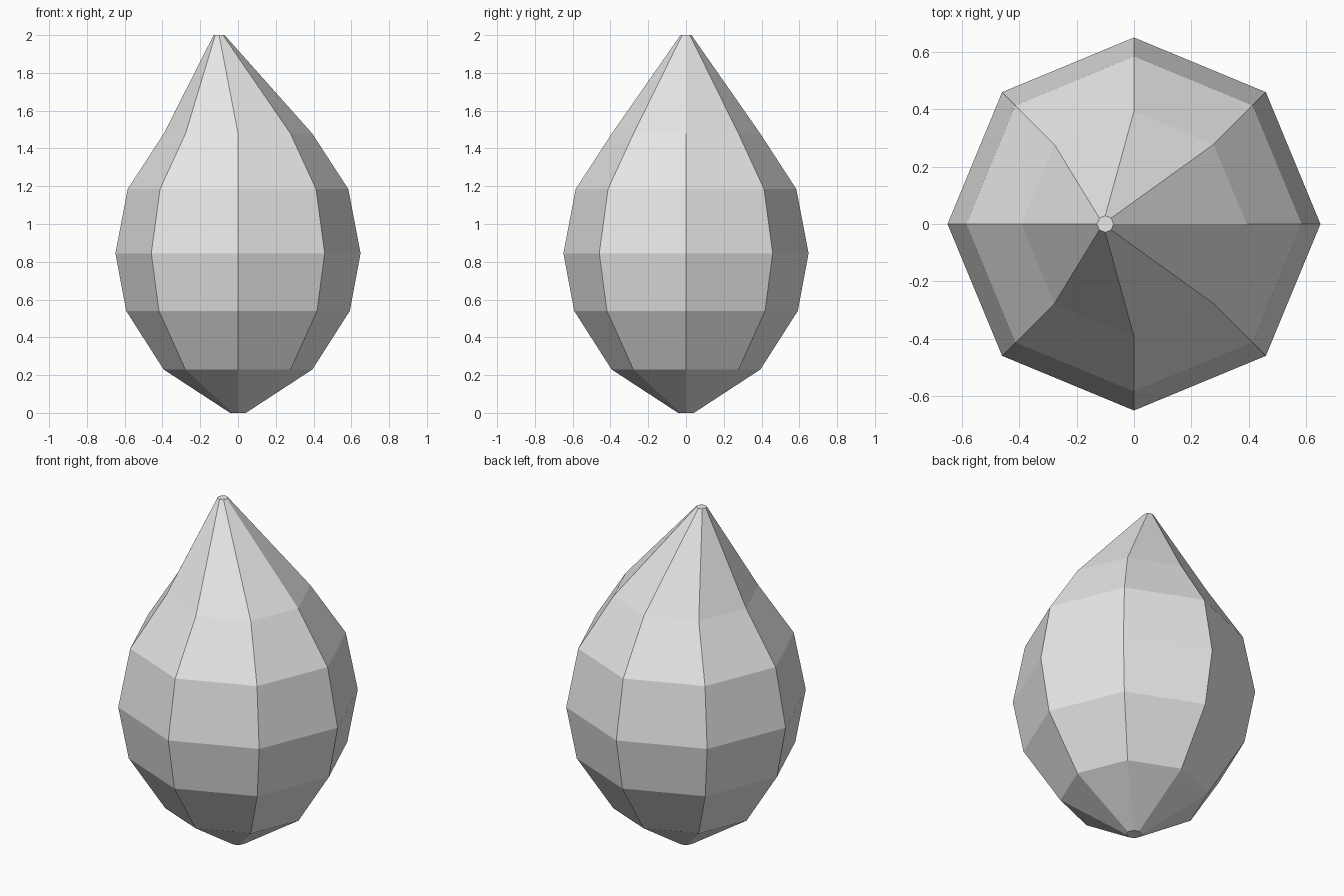
import bpy
import bmesh
from math import cos, sin, tau

cube = bpy.data.objects.get("Cube")
if cube:
    bpy.data.objects.remove(cube, do_unlink=True)

SIDES = 8

# Single pale grey surface
grey = bpy.data.materials.new("pale_grey")
grey.use_nodes = True
colour = (0.8, 0.8, 0.8, 1)
grey.diffuse_color = colour
grey.node_tree.nodes["Principled BSDF"].inputs["Base Color"].default_value = colour

# Bulb profile: height, radius, sideways shift of each ring
profile = [
    (0, 0.042, 0),
    (0.23, 0.394, 0),
    (0.54, 0.592, 0),
    (0.845, 0.649, 0),
    (1.185, 0.584, 0),
    (1.48, 0.392, 0),
    (2, 0.029, -0.1),
]

bm = bmesh.new()
rings = []
for z, radius, shift in profile:
    angles = [tau * i / SIDES for i in range(SIDES)]
    rings.append([bm.verts.new((shift + radius * cos(a), radius * sin(a), z)) for a in angles])

# Walls between neighbouring rings
for low, high in zip(rings, rings[1:]):
    for i in range(SIDES):
        j = (i + 1) % SIDES
        bm.faces.new((low[i], low[j], high[j], high[i]))

# Small flat caps at the base and the bent tip
bm.faces.new(rings[0][::-1])
bm.faces.new(rings[-1])
bmesh.ops.recalc_face_normals(bm, faces=bm.faces)

mesh = bpy.data.meshes.new("teardrop_bulb")
bm.to_mesh(mesh)
bm.free()
mesh.materials.append(grey)
bulb = bpy.data.objects.new("teardrop_bulb", mesh)
bpy.context.collection.objects.link(bulb)
